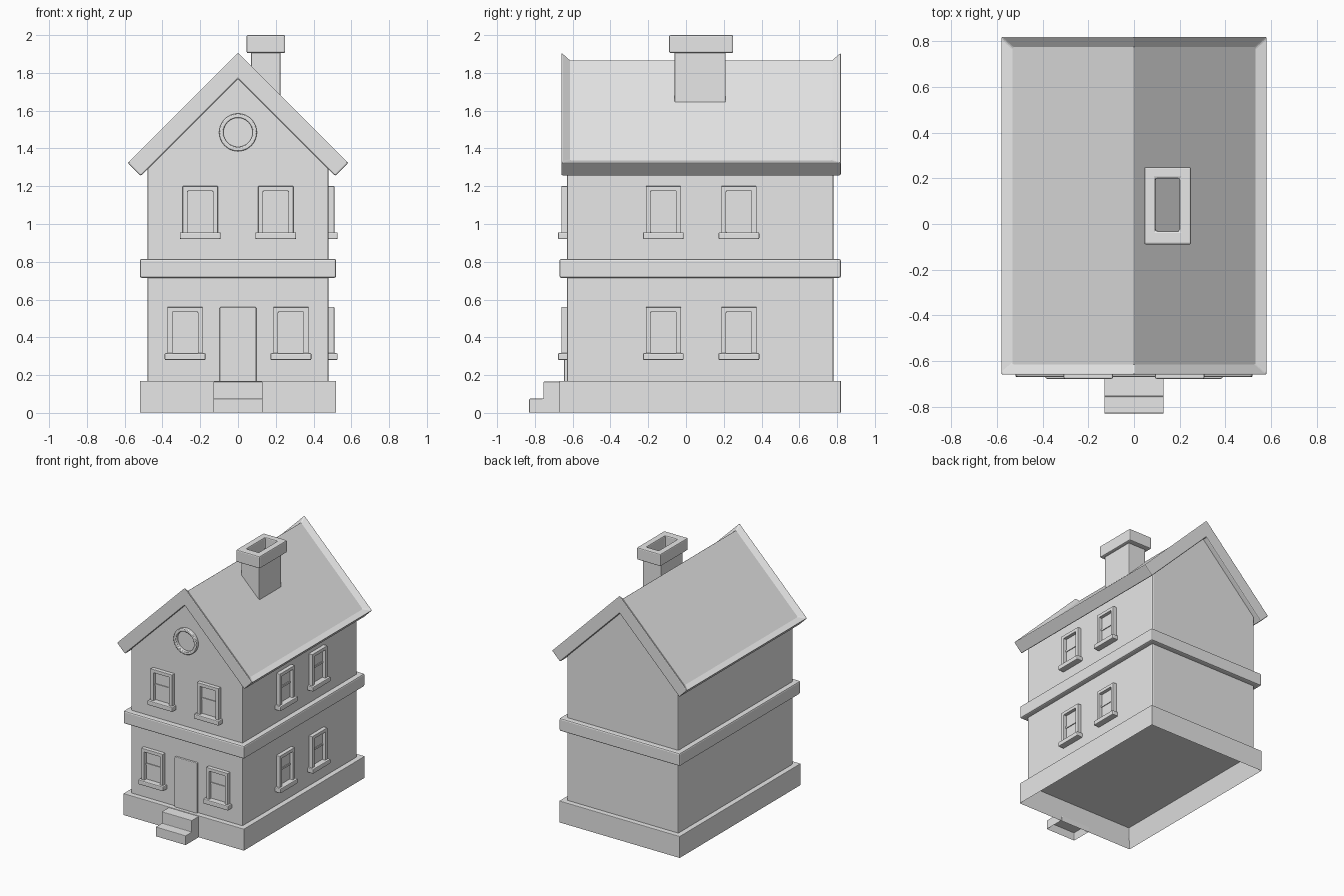
import bpy, bmesh, math
from mathutils import Matrix, Vector

if "Cube" in bpy.data.objects:
    bpy.data.objects.remove(bpy.data.objects["Cube"], do_unlink=True)

grey = bpy.data.materials.new("plain_grey")
grey.use_nodes = True
colour = (0.8, 0.8, 0.8, 1)
grey.diffuse_color = colour
grey.node_tree.nodes["Principled BSDF"].inputs["Base Color"].default_value = colour

# Working planes: local x runs across, local y up, local z outward
FLAT = Matrix.Identity(4)
FRONT = Matrix(((1, 0, 0, 0), (0, 0, -1, 0), (0, 1, 0, 0), (0, 0, 0, 1)))
SIDE = Matrix(((0, 0, 1, 0), (1, 0, 0, 0), (0, 1, 0, 0), (0, 0, 0, 1)))


def finish(name, bm, bevel, smooth=False):
    bmesh.ops.recalc_face_normals(bm, faces=bm.faces)
    mesh = bpy.data.meshes.new(name)
    bm.to_mesh(mesh)
    bm.free()
    mesh.materials.append(grey)
    obj = bpy.data.objects.new(name, mesh)
    bpy.context.collection.objects.link(obj)
    if bevel:
        mod = obj.modifiers.new("soft_edges", "BEVEL")
        mod.width = bevel
        mod.segments = 2
        mod.limit_method = "ANGLE"
        mod.angle_limit = math.radians(40)
    if smooth:
        bpy.ops.object.select_all(action="DESELECT")
        obj.select_set(True)
        bpy.context.view_layer.objects.active = obj
        bpy.ops.object.shade_smooth_by_angle(angle=math.radians(35))
    return obj


def rect(x0, x1, y0, y1):
    return [(x0, y0), (x1, y0), (x1, y1), (x0, y1)]


def circle(r, cx, cy, n=32):
    return [(cx + r * math.cos(math.tau * i / n), cy + r * math.sin(math.tau * i / n))
            for i in range(n)]


def prism_mesh(outline, lo, hi, plane):
    bm = bmesh.new()
    face = bm.faces.new([bm.verts.new((x, y, lo)) for x, y in outline])
    new = bmesh.ops.extrude_face_region(bm, geom=[face], use_keep_orig=True)["geom"]
    tops = [v for v in new if isinstance(v, bmesh.types.BMVert)]
    bmesh.ops.translate(bm, vec=(0, 0, hi - lo), verts=tops)
    bm.transform(plane)
    bmesh.ops.recalc_face_normals(bm, faces=bm.faces)
    return bm


def prism(name, outline, lo, hi, plane=FLAT, bevel=0.006):
    return finish(name, prism_mesh(outline, lo, hi, plane), bevel)


def ring(name, outer, inner, lo, hi, plane=FLAT, bevel=0.006, smooth=False):
    bm = bmesh.new()
    loops = [[bm.verts.new((x, y, h)) for x, y in pts]
             for pts, h in ((outer, lo), (outer, hi), (inner, hi), (inner, lo))]
    n = len(outer)
    for a, b in zip(loops, loops[1:] + loops[:1]):
        for i in range(n):
            j = (i + 1) % n
            bm.faces.new((a[i], a[j], b[j], b[i]))
    bm.transform(plane)
    return finish(name, bm, bevel, smooth)


def hollow_below(bm, rim, depth):
    # Inset the underside and push it up
    bm.normal_update()
    under = min(bm.faces, key=lambda f: f.normal.z + f.calc_center_median().z)
    bmesh.ops.inset_region(bm, faces=[under], thickness=rim, use_even_offset=True)
    bmesh.ops.translate(bm, vec=(0, 0, depth), verts=under.verts[:])
    return bm


# Main body: plinth, gabled walls and belt course
FRONT_Y, BACK_Y, WALL_X = -0.63, 0.78, 0.48
footprint = rect(-0.52, 0.52, -0.67, 0.82)
finish("plinth", hollow_below(prism_mesh(footprint, 0, 0.17, FLAT), 0.04, 0.15), 0.004)
gable = [(-WALL_X, 0.155), (WALL_X, 0.155), (WALL_X, 1.32), (0, 1.8), (-WALL_X, 1.32)]
prism("walls", gable, -BACK_Y, -FRONT_Y, FRONT, 0.008)
prism("belt_course", footprint, 0.715, 0.815, bevel=0.01)

# Roof: thick chevron with the two slopes sunk inside a raised border
chevron = [(0, 1.91), (0.585, 1.325), (0.515, 1.255), (0, 1.77),
           (-0.515, 1.255), (-0.585, 1.325)]
bm = prism_mesh(chevron, -0.82, 0.66, FRONT)
bm.normal_update()
slopes = [f for f in bm.faces if f.normal.z > 0.5 and abs(f.normal.y) < 0.1
          and f.calc_center_median().z > 1.56]
bmesh.ops.inset_region(bm, faces=slopes, thickness=0.045, use_even_offset=True)
for v in {v for f in slopes for v in f.verts}:
    if abs(v.co.x) < 0.01:
        v.co.z -= 0.04
    else:
        v.co += Vector((-math.copysign(0.02, v.co.x), 0, -0.02))
finish("roof", bm, 0.007)

# Chimney: open shaft and cap
flue = rect(0.095, 0.2, -0.03, 0.2)
ring("chimney_shaft", rect(0.07, 0.225, -0.06, 0.21), flue, 1.62, 1.92)
ring("chimney_cap", rect(0.045, 0.25, -0.09, 0.25), flue, 1.905, 2.0, bevel=0.008)


# Windows: frame, sill, pane and crossbar
def window(name, cx, sill_z, wall, plane):
    top = sill_z + 0.28
    low = sill_z + 0.03
    ring(name + "_frame", rect(cx - 0.093, cx + 0.093, low, top),
         rect(cx - 0.067, cx + 0.067, low + 0.005, top - 0.026),
         wall - 0.01, wall + 0.03, plane)
    prism(name + "_sill", rect(cx - 0.108, cx + 0.108, sill_z, sill_z + 0.036),
          wall - 0.01, wall + 0.048, plane)
    prism(name + "_pane", rect(cx - 0.07, cx + 0.07, low, top - 0.02),
          wall - 0.01, wall + 0.004, plane, 0)
    mid = (low + top) / 2
    prism(name + "_crossbar", rect(cx - 0.068, cx + 0.068, mid - 0.007, mid + 0.007),
          wall - 0.01, wall + 0.01, plane, 0)


for floor, sill_z, spread in (("lower", 0.28, 0.28), ("upper", 0.92, 0.2)):
    for hand, sign in (("right", -1), ("left", 1)):
        window(f"{floor}_front_{hand}_window", sign * spread, sill_z, -FRONT_Y, FRONT)
    for place, y in (("near", -0.12), ("far", 0.28)):
        window(f"{floor}_side_{place}_window", y, sill_z, WALL_X, SIDE)

# Round attic window
ring("round_window_frame", circle(0.1, 0, 1.485), circle(0.077, 0, 1.485),
     0.62, 0.655, FRONT, 0.005, True)

# Door and entrance steps
prism("door", rect(-0.097, 0.097, 0.16, 0.56), 0.62, 0.645, FRONT)
stairs = [(-0.83, 0), (-0.66, 0), (-0.66, 0.165), (-0.755, 0.165),
          (-0.755, 0.075), (-0.83, 0.075)]
finish("entrance_steps", hollow_below(prism_mesh(stairs, -0.13, 0.13, SIDE), 0.015, 0.055), 0.004)
